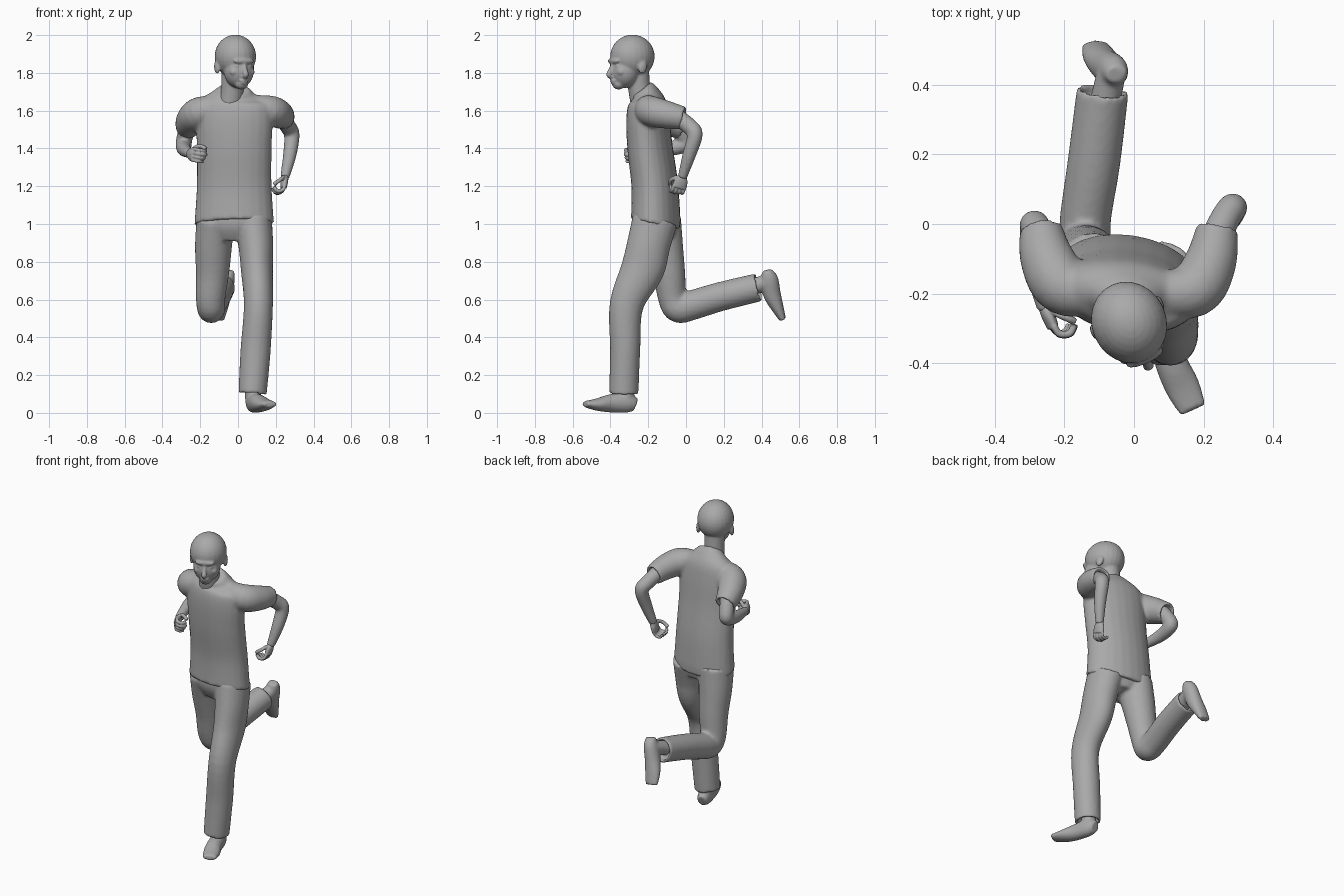
import bpy, bmesh, math
from mathutils import Vector, Matrix

if "Cube" in bpy.data.objects:
    bpy.data.objects.remove(bpy.data.objects["Cube"])

grey = bpy.data.materials.new("plain grey")
grey.use_nodes = True
grey.diffuse_color = (0.4, 0.4, 0.4, 1)
grey.node_tree.nodes["Principled BSDF"].inputs["Base Color"].default_value = (0.4, 0.4, 0.4, 1)

SIDES, STEPS = 24, 5


def smooth_path(rows):
    """Catmull-Rom through rows of (x, y, z, radius_a, radius_b)."""
    rows = [tuple(r) + (r[3],) * (5 - len(r)) for r in rows]
    out = []
    for i in range(len(rows) - 1):
        a, b, c, d = (rows[min(max(k, 0), len(rows) - 1)] for k in range(i - 1, i + 3))
        for s in range(STEPS):
            t = s / STEPS
            out.append([0.5 * (2 * q + (r - p) * t + (2 * p - 5 * q + 4 * r - w) * t ** 2
                               + (3 * q - p - 3 * r + w) * t ** 3)
                        for p, q, r, w in zip(a, b, c, d)])
    return out + [list(rows[-1])]


def loft(bm, rows, hint=(1, 0, 0), first=None, hollow=0, sides=SIDES):
    """Closed tube; radius_a lies along hint, hollow recesses the far end."""
    path = smooth_path(rows)
    pts = [Vector(p[:3]) for p in path]
    rings = []

    def ring(centre, t, ra, rb):
        u = Vector(hint)
        u = (u - t * u.dot(t)).normalized()
        v = t.cross(u)
        rings.append([bm.verts.new(centre + u * ra * math.cos(k) + v * rb * math.sin(k))
                      for k in (math.tau * j / sides for j in range(sides))])

    for i, p in enumerate(path):
        t = (pts[min(i + 1, len(pts) - 1)] - pts[max(i - 1, 0)]).normalized()
        if i == 0 and first:
            t = Vector(first).normalized()
        ring(pts[i], t, p[3], p[4])
    if hollow:
        ra, rb = path[-1][3] - 0.015, path[-1][4] - 0.015
        ring(pts[-1], t, ra, rb)
        ring(pts[-1] - t * hollow, t, ra, rb)
    for a, b in zip(rings, rings[1:]):
        for j in range(sides):
            k = (j + 1) % sides
            bm.faces.new((a[j], a[k], b[k], b[j]))
    bm.faces.new(rings[0][::-1])
    bm.faces.new(rings[-1])


def ball(bm, centre, radii, tilt=0):
    m = Matrix.Translation(centre) @ Matrix.Rotation(tilt, 4, 'X') @ Matrix.Diagonal((*radii, 1))
    bmesh.ops.create_uvsphere(bm, u_segments=24, v_segments=16, radius=1, matrix=m)


def finish(name, bm, voxel=0.01, soften=4):
    """Blend the overlapping volumes into one smooth skin."""
    bmesh.ops.recalc_face_normals(bm, faces=bm.faces)
    mesh = bpy.data.meshes.new(name)
    bm.to_mesh(mesh)
    bm.free()
    mesh.materials.append(grey)
    obj = bpy.data.objects.new(name, mesh)
    bpy.context.collection.objects.link(obj)
    mesh.shade_smooth()
    rm = obj.modifiers.new("blend", 'REMESH')
    rm.mode, rm.voxel_size, rm.use_smooth_shade = 'VOXEL', voxel, True
    sm = obj.modifiers.new("soften", 'SMOOTH')
    sm.factor, sm.iterations = 0.5, soften
    return obj


# Shirt: torso with both short sleeves
bm = bmesh.new()
loft(bm, [(-.02, -.16, 1.0, .213, .13), (-.02, -.165, 1.2, .2, .122), (-.02, -.19, 1.4, .2, .118),
          (-.02, -.202, 1.55, .205, .112), (-.02, -.205, 1.64, .19, .098),
          (-.018, -.215, 1.685, .12, .075), (-.015, -.235, 1.715, .075, .062)],
     hint=(1, -.15, 0), first=(0, .22, 1))
loft(bm, [(.06, -.2, 1.625, .06), (.17, -.19, 1.6, .08), (.22, -.11, 1.58, .075),
          (.24, -.01, 1.56, .06)], hint=(0, 0, 1), hollow=.03)
loft(bm, [(-.09, -.2, 1.62, .06), (-.2, -.18, 1.59, .084), (-.25, -.1, 1.55, .078),
          (-.268, -.015, 1.505, .062)], hint=(0, 0, 1), hollow=.03)
finish("shirt", bm)

# Trousers: hips, straight left leg, bent right leg
bm = bmesh.new()
loft(bm, [(-.02, -.15, .92, .13, .085), (-.02, -.16, 1.0, .198, .115), (-.02, -.16, 1.08, .19, .11)],
     hint=(1, -.15, 0))
loft(bm, [(.08, -.165, 1.02, .1, .12), (.095, -.2, .88, .092, .115), (.1, -.23, .76, .085, .115),
          (.108, -.315, .57, .077, .09), (.093, -.322, .33, .08, .08), (.077, -.33, .1, .075, .078)],
     hollow=.04)
loft(bm, [(-.12, -.14, 1.02, .1, .115), (-.13, -.115, .88, .098, .1), (-.135, -.09, .74, .088, .086),
          (-.145, -.072, .61, .078, .076), (-.142, -.04, .557, .075, .08), (-.138, .03, .57, .074, .079),
          (-.115, .18, .615, .076, .077), (-.09, .385, .665, .075, .075)], hollow=.04)
finish("trousers", bm)

# Shoes with ankles
for name, ankle, foot in (
    ("left_shoe", [(.078, -.325, .25, .045), (.08, -.315, .06, .042)],
     [(.073, -.268, .04, .03, .035), (.082, -.31, .053, .042, .053), (.108, -.4, .05, .047, .048),
      (.14, -.47, .044, .05, .033), (.17, -.535, .047, .04, .016)]),
    ("right_shoe", [(-.09, .32, .655, .045), (-.065, .435, .695, .042)],
     [(-.05, .43, .755, .03, .025), (-.058, .44, .71, .042, .047), (-.08, .455, .63, .046, .047),
      (-.1, .483, .56, .048, .034), (-.112, .512, .495, .04, .018)]),
):
    bm = bmesh.new()
    loft(bm, ankle)
    loft(bm, foot, hint=(1, .35, 0) if name == "left_shoe" else (1, 0, 0))
    finish(name, bm, 0.008, 3)

# Bare arms
for name, rows in (
    ("left_arm", [(.225, -.06, 1.575, .045), (.265, .02, 1.515, .043), (.285, .047, 1.47, .041),
                  (.273, .015, 1.36, .035), (.247, -.02, 1.245, .024)]),
    ("right_arm", [(-.26, -.06, 1.53, .046), (-.283, -.01, 1.455, .043), (-.287, -.012, 1.42, .042),
                   (-.285, -.1, 1.395, .037), (-.255, -.245, 1.372, .024)]),
):
    bm = bmesh.new()
    loft(bm, rows, hint=(1, 0, .2))
    finish(name, bm, 0.008, 3)

# Hands with half-curled fingers
for name, wrist, d, n in (
    ("left_hand", (.248, -.017, 1.255), (-.1, -.3, -.95), (-1, -.2, 0)),
    ("right_hand", (-.257, -.235, 1.373), (.35, -.93, -.1), (1, .3, -.15)),
):
    w, d, n = Vector(wrist), Vector(d).normalized(), Vector(n)
    n = (n - d * n.dot(d)).normalized()
    s = d.cross(n)
    thumb = -1 if name == "left_hand" else 1
    s = s * thumb if (s * thumb).dot(Vector((0, -.7, .7))) > 0 else -s * thumb
    if s.dot(Vector((0, -.7, .7))) < 0:
        s = -s
    bm = bmesh.new()
    loft(bm, [(*w, .022, .019), (*(w + d * .03), .036, .02), (*(w + d * .068), .038, .016)], hint=s)
    for i in range(4):
        base = w + d * .06 + s * (.03 - .02 * i)
        size = .0105 - .0008 * i
        r = .042 - .004 * abs(i - 1)
        steps = ((0, 0), (.75, .2), (1, .95), (.5, 1.5))
        loft(bm, [(*(base + d * r * a + n * r * b), size) for a, b in steps], hint=s, sides=12)
    steps = ((.015, .025, .01), (.035, .045, .025), (.055, .048, .045), (.07, .04, .06))
    loft(bm, [(*(w + d * a + s * b + n * c), .011) for a, b, c in steps], hint=(.3, .5, .8), sides=12)
    finish(name, bm, 0.004, 2)

# Head, turned to its left, with neck and features
bm = bmesh.new()
ball(bm, (0, .005, 1.887), (.108, .12, .115))
ball(bm, (0, -.04, 1.81), (.08, .078, .09))
ball(bm, (0, -.075, 1.742), (.036, .034, .03))
ball(bm, (0, -.106, 1.862), (.06, .018, .016))
loft(bm, [(0, -.108, 1.85, .01), (0, -.122, 1.815, .012), (0, -.132, 1.79, .017, .014),
          (0, -.112, 1.775, .012)], sides=12)
ball(bm, (0, -.108, 1.759), (.026, .013, .007))
ball(bm, (0, -.105, 1.747), (.022, .013, .007))
for side in (-1, 1):
    ball(bm, (side * .1, .02, 1.83), (.013, .024, .036), -.2)
    ball(bm, (side * .045, -.083, 1.805), (.026, .022, .022))
    ball(bm, (side * .034, -.098, 1.836), (.015, .012, .009))
loft(bm, [(.0, .06, 1.64, .066, .06), (0, .045, 1.71, .06, .058), (0, .03, 1.83, .062, .065)])
head = finish("head", bm, 0.006, 4)
head.location = (-.012, -.288, 0)
head.rotation_euler.z = math.radians(24)
